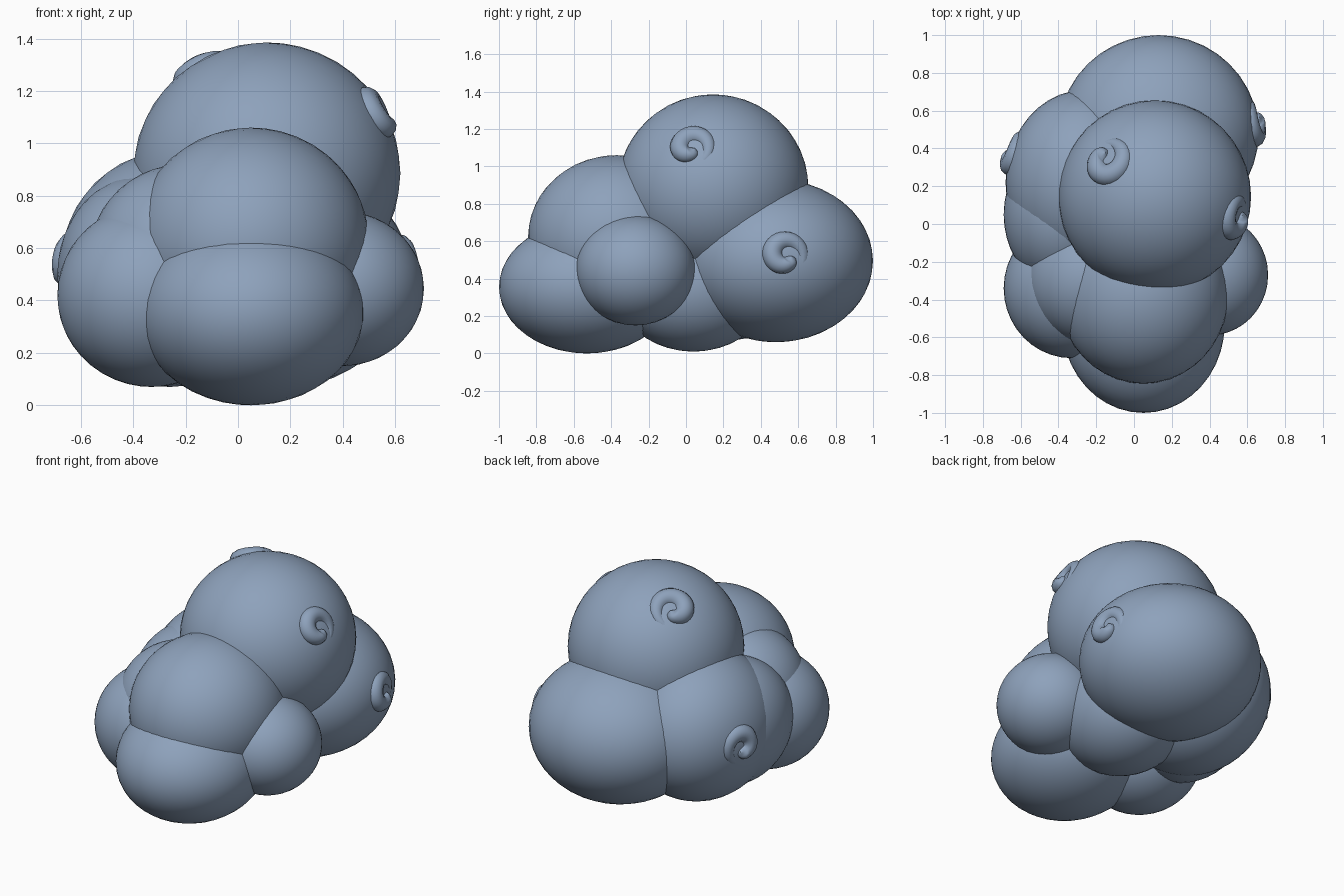
import bpy, math
from mathutils import Vector

if "Cube" in bpy.data.objects:
    bpy.data.objects.remove(bpy.data.objects["Cube"])

mat = bpy.data.materials.new("cloud blue grey")
mat.diffuse_color = (0.27, 0.36, 0.50, 1)
mat.use_nodes = True
mat.node_tree.nodes["Principled BSDF"].inputs["Base Color"].default_value = mat.diffuse_color


def puff(name, c, r):
    """Smooth ellipsoid lobe of the cloud."""
    bpy.ops.mesh.primitive_ico_sphere_add(subdivisions=4, radius=1, location=c)
    ob = bpy.context.object
    ob.name = name
    ob.scale = r
    bpy.ops.object.transform_apply(location=False, rotation=False, scale=True)
    bpy.ops.object.shade_smooth()
    ob.data.materials.append(mat)
    return ob


# Cloud lobes: name, centre, radii
lobes = {
    "top_puff": ((0.11, 0.145, 0.885), (0.51, 0.51, 0.50)),
    "front_upper_puff": ((0.05, -0.37, 0.62), (0.45, 0.475, 0.44)),
    "front_lower_puff": ((0.05, -0.53, 0.355), (0.43, 0.47, 0.355)),
    "left_front_puff": ((-0.33, -0.34, 0.42), (0.36, 0.37, 0.35)),
    "left_front_bridge": ((-0.21, -0.29, 0.56), (0.36, 0.36, 0.36)),
    "right_puff": ((0.40, -0.27, 0.445), (0.31, 0.32, 0.295)),
    "back_puff": ((0.13, 0.48, 0.495), (0.53, 0.52, 0.435)),
    "left_back_puff": ((-0.26, 0.22, 0.52), (0.42, 0.49, 0.45)),
    "left_middle_puff": ((-0.36, 0.05, 0.50), (0.33, 0.40, 0.38)),
    "bottom_puff": ((0.10, 0.04, 0.36), (0.36, 0.42, 0.35)),
}
for n, (c, r) in lobes.items():
    puff(n, c, r)


def swirl(name, lobe, direction, size, start, turn):
    """Raised curl winding inwards on the surface of a lobe."""
    c, r = (Vector(v) for v in lobes[lobe])
    d = Vector(direction).normalized()
    side = Vector((0, 0, 1)).cross(d).normalized()
    up = d.cross(side)

    def on_surface(v, lift):
        q = v.normalized()
        k = 1 / math.sqrt(sum((q[i] / r[i]) ** 2 for i in range(3)))
        return c + q * (k + lift)

    cu = bpy.data.curves.new(name, 'CURVE')
    cu.dimensions = '3D'
    cu.bevel_depth = 1
    cu.bevel_resolution = 4
    cu.use_fill_caps = True
    sp = cu.splines.new('POLY')
    n = 36
    sp.points.add(n - 1)
    base = (on_surface(d, 0) - c).length
    for i, p in enumerate(sp.points):
        t = i / (n - 1)
        a = start + turn * math.tau * 1.15 * t
        rad = size * (1.0 - 0.72 * t)
        # fat in the middle, thin tail, rounded tip
        w = size * 0.46 * math.sin(math.pi * min(1, 0.04 + t * 0.8)) ** 0.7
        if t > 0.9:
            w *= math.sqrt(max(0.02, 1 - ((t - 0.9) / 0.1) ** 2))
        v = d * base + (side * math.cos(a) + up * math.sin(a)) * rad
        lift = -0.35 * w + (t - 0.6) * 0.04
        p.co = (*on_surface(v, lift), 1)
        p.radius = w
    ob = bpy.data.objects.new(name, cu)
    bpy.context.collection.objects.link(ob)
    bpy.context.view_layer.objects.active = ob
    bpy.ops.object.select_all(action='DESELECT')
    ob.select_set(True)
    bpy.ops.object.convert(target='MESH')
    ob = bpy.context.object
    bpy.ops.object.shade_smooth()
    ob.data.materials.append(mat)


# Curls on the cloud sides
swirl("top_right_swirl", "top_puff", (0.43, -0.12, 0.22), 0.12, -1.6, 1)
swirl("top_left_swirl", "top_puff", (-0.26, 0.19, 0.38), 0.13, -1.6, -1)
swirl("back_right_swirl", "back_puff", (0.53, 0.05, 0.03), 0.12, -1.2, 1)
swirl("left_back_swirl", "left_back_puff", (-0.42, 0.16, 0.02), 0.12, -1.2, -1)
